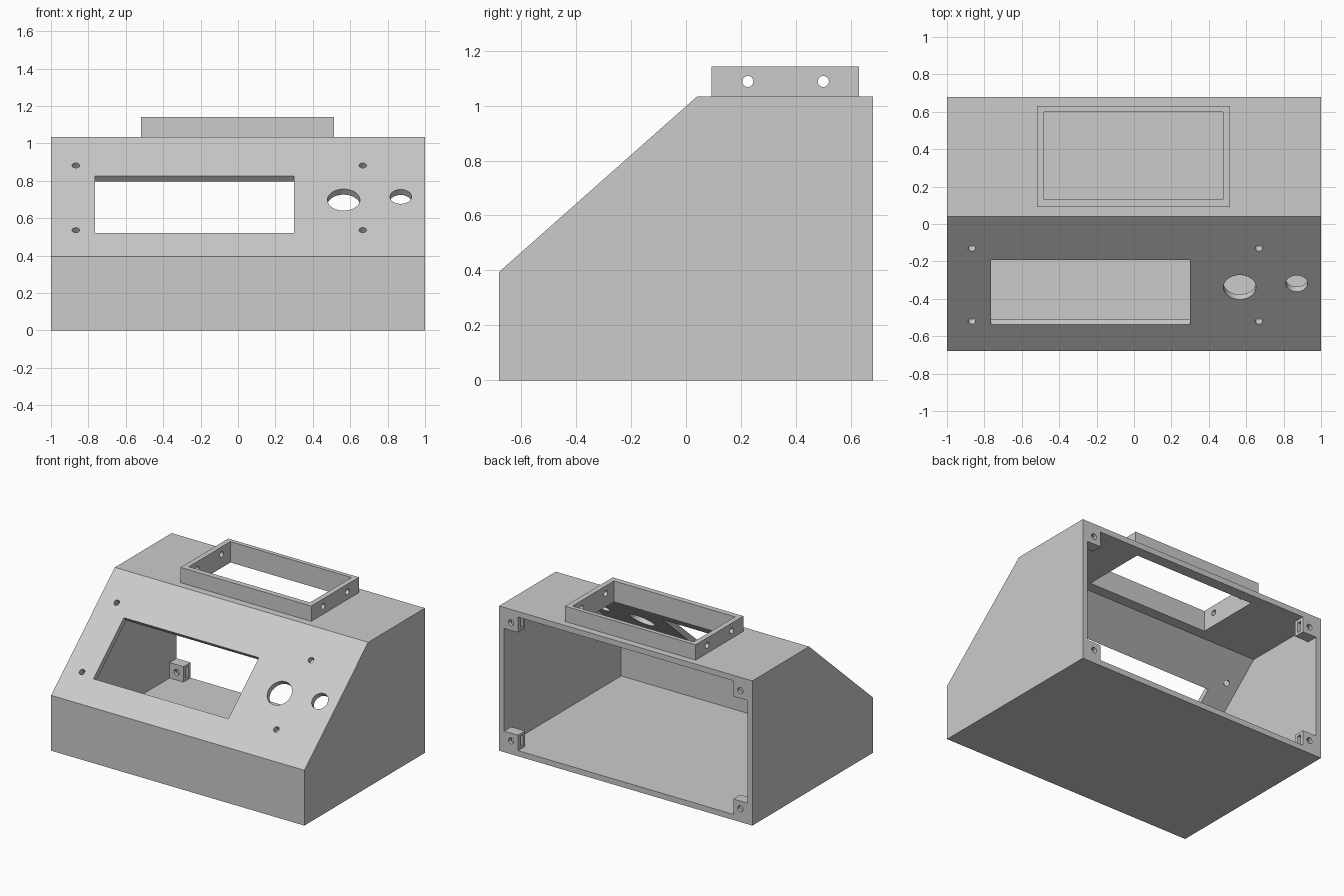
import bpy, bmesh, math
from mathutils import Matrix, Vector

cube = bpy.data.objects.get("Cube")
if cube:
    bpy.data.objects.remove(cube, do_unlink=True)

GREY = bpy.data.materials.new("plain grey plastic")
GREY.use_nodes = True
GREY.diffuse_color = (0.6, 0.6, 0.6, 1)
GREY.node_tree.nodes["Principled BSDF"].inputs["Base Color"].default_value = (0.6, 0.6, 0.6, 1)

# Main dimensions
W, D, TOP, LIP, RIDGE, WALL = 1.0, 0.68, 1.033, 0.395, 0.04, 0.04
SLOPE = math.atan2(TOP - LIP, RIDGE + D)


def finish(name, bm):
    bmesh.ops.recalc_face_normals(bm, faces=bm.faces[:])
    mesh = bpy.data.meshes.new(name)
    bm.to_mesh(mesh)
    bm.free()
    mesh.materials.append(GREY)
    obj = bpy.data.objects.new(name, mesh)
    bpy.context.collection.objects.link(obj)
    return obj


def prism(name, profile, half_width):
    """Extrude a (y, z) profile across the width."""
    bm = bmesh.new()
    face = bm.faces.new([bm.verts.new((-half_width, y, z)) for y, z in profile])
    new = bmesh.ops.extrude_face_region(bm, geom=[face])["geom"]
    verts = [v for v in new if isinstance(v, bmesh.types.BMVert)]
    bmesh.ops.translate(bm, verts=verts, vec=(2 * half_width, 0, 0))
    return finish(name, bm)


def box(name, low, high, matrix=Matrix()):
    bm = bmesh.new()
    low, high = Vector(low), Vector(high)
    place = Matrix.Translation((low + high) / 2) @ Matrix.Diagonal((*(high - low), 1))
    bmesh.ops.create_cube(bm, size=1, matrix=matrix @ place)
    return finish(name, bm)


def rod(name, radius, length, matrix):
    bm = bmesh.new()
    bmesh.ops.create_cone(bm, cap_ends=True, segments=48, radius1=radius,
                          radius2=radius, depth=length, matrix=matrix)
    return finish(name, bm)


def combine(target, tool, operation="DIFFERENCE"):
    """Apply a boolean and discard the tool object."""
    mod = target.modifiers.new("combine", "BOOLEAN")
    mod.object, mod.operation, mod.solver = tool, operation, "EXACT"
    bpy.context.view_layer.objects.active = target
    bpy.ops.object.modifier_apply(modifier=mod.name)
    bpy.data.objects.remove(tool, do_unlink=True)


# Hollow sloped enclosure, open at the back
shift = WALL * math.tan(SLOPE / 2)
drop = WALL * math.tan((math.pi / 2 - SLOPE) / 2)
enclosure = prism("enclosure", [(-D, 0), (D, 0), (D, TOP), (RIDGE, TOP), (-D, LIP)], W)
inside = [(-D + WALL, WALL), (D + 0.1, WALL), (D + 0.1, TOP - WALL),
          (RIDGE + shift, TOP - WALL), (-D + WALL, LIP - drop)]
combine(enclosure, prism("cavity", inside, W - WALL))

# Corner screw bosses with a screw hole and a nut slot
SIZE, DEPTH = 0.15, 0.08
for sx in (-1, 1):
    for top in (False, True):
        x0, x1 = sorted((sx * (W - SIZE), sx * (W - 0.02)))
        z0, z1 = (TOP - SIZE, TOP - 0.02) if top else (0.02, SIZE)
        combine(enclosure, box("boss", (x0, D - DEPTH, z0), (x1, D, z1)), "UNION")
        cx = sx * (W - 0.095)
        cz = TOP - 0.095 if top else 0.095
        turn = Matrix.Translation((cx, D, cz)) @ Matrix.Rotation(math.pi / 2, 4, "X")
        combine(enclosure, rod("screw_hole", 0.021, 0.3, turn))
        s0, s1 = sorted((sx * (W - SIZE - 0.02), sx * (W - 0.06)))
        combine(enclosure, box("nut_slot", (s0, D - 0.055, cz - 0.036),
                               (s1, D - 0.025, cz + 0.036)))

# Sloped panel: display window, control holes and screw holes
panel = Matrix.Translation((0, -D, LIP)) @ Matrix.Rotation(SLOPE, 4, "X")
combine(enclosure, box("window", (-0.765, 0.19, -0.1), (0.3, 0.65, 0.1), panel))
holes = [(0.565, 0.457, 0.087), (0.87, 0.483, 0.058)]
holes += [(x, s, 0.02) for x in (-0.867, 0.667) for s in (0.213, 0.735)]
for x, s, radius in holes:
    combine(enclosure, rod("panel_hole", radius, 0.2, panel @ Matrix.Translation((x, s, 0))))

# Top opening and the raised collar around it
low, high = (-0.48, 0.132), (0.476, 0.6)
combine(enclosure, box("top_opening", (*low, TOP - 0.1), (*high, TOP + 0.1)))
collar = box("top_collar", (-0.518, 0.092, TOP), (0.514, 0.63, 1.142))
combine(collar, box("collar_opening", (*low, TOP - 0.1), (*high, 1.3)))
for y in (0.225, 0.5):
    turn = Matrix.Translation((0, y, 1.088)) @ Matrix.Rotation(math.pi / 2, 4, "Y")
    combine(collar, rod("collar_hole", 0.02, 1.4, turn))

# Smooth the round holes, keep every edge sharp
for obj in (enclosure, collar):
    bpy.ops.object.select_all(action="DESELECT")
    obj.select_set(True)
    bpy.context.view_layer.objects.active = obj
    bpy.ops.object.shade_smooth_by_angle(angle=math.radians(30))
